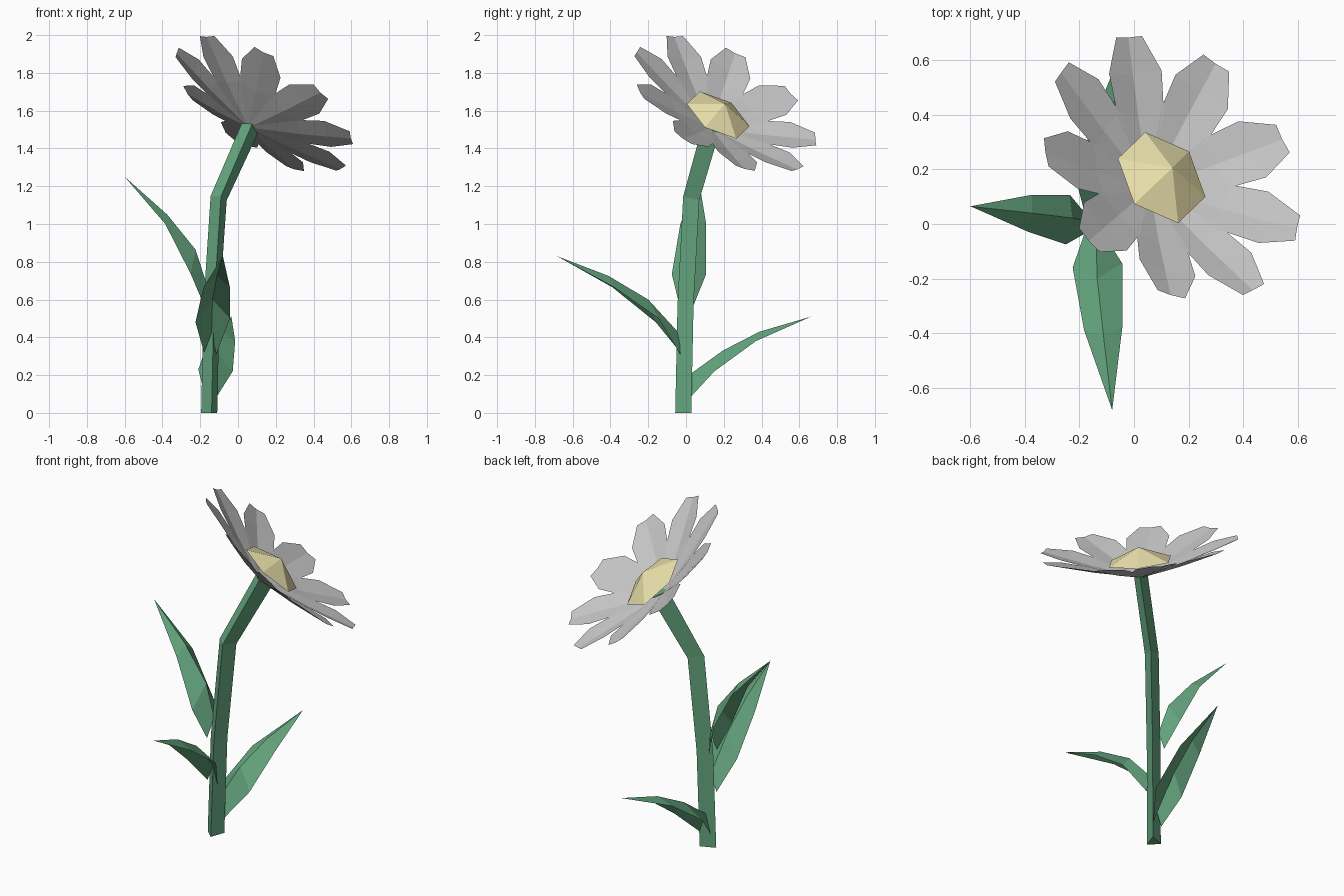
import bpy, math
from mathutils import Vector

if "Cube" in bpy.data.objects:
    bpy.data.objects.remove(bpy.data.objects["Cube"])


def material(name, rgb):
    m = bpy.data.materials.new(name)
    m.diffuse_color = (*rgb, 1)
    m.use_nodes = True
    m.node_tree.nodes["Principled BSDF"].inputs["Base Color"].default_value = m.diffuse_color
    return m


def add(name, verts, faces, mat=None):
    me = bpy.data.meshes.new(name)
    me.from_pydata([tuple(v) for v in verts], [], faces)
    me.update()
    ob = bpy.data.objects.new(name, me)
    bpy.context.collection.objects.link(ob)
    if mat:
        me.materials.append(mat)
    return ob


green = material("leaf_green", (0.13, 0.38, 0.21))
yellow = material("pale_yellow", (0.85, 0.77, 0.42))

# Flower head frame: n is the facing direction, u points to the highest petal
n = Vector((0.498, 0.446, 0.743)).normalized()
u = Vector((-0.307, -0.267, 0.364))
u = (u - n * u.dot(n)).normalized()
v = n.cross(u)
head = Vector((0.06, 0.133, 1.515))

# Stem: bent three-sided tube, last ring tilted to meet the flower
tri = [(-0.045, 0.005), (0.01, -0.045), (0.04, 0.04)]
path = [(-0.15, -0.012, 0, 0), (-0.138, 0, 0.57, 0),
        (-0.1, 0.03, 1.14, 0.3), (0.065, 0.135, 1.515, 0.7)]
verts = []
for x, y, z, tilt in path:
    for a, b in tri:
        verts.append((x + a, y + b, z - tilt * (0.67 * a + 0.6 * b)))
faces = [(2, 1, 0), (9, 10, 11)]
for r in range(3):
    for i in range(3):
        j = (i + 1) % 3
        faces.append((r * 3 + i, r * 3 + j, r * 3 + 3 + j, r * 3 + 3 + i))
add("stem", verts, faces, green)


# Leaves: ridged blades; each row is left edge, ridge, right edge
def leaf(name, rows, tip):
    vs = [p for row in rows for p in row] + [tip]
    fs = []
    for r in range(len(rows) - 1):
        for c in range(2):
            k = r * 3 + c
            fs.append((k, k + 1, k + 4, k + 3))
    k = (len(rows) - 1) * 3
    fs += [(k, k + 1, k + 3), (k + 1, k + 2, k + 3)]
    add(name, vs, fs, green)


leaf("left_leaf", [
    [(-0.18, 0.04, 0.57), (-0.165, 0.01, 0.68), (-0.18, -0.035, 0.57)],
    [(-0.235, 0.107, 0.735), (-0.225, 0.022, 0.865), (-0.25, -0.075, 0.735)],
    [(-0.375, 0.107, 1.0), (-0.375, 0.04, 1.05), (-0.385, -0.03, 1.0)]],
    (-0.6, 0.065, 1.25))
leaf("front_leaf", [
    [(-0.18, -0.03, 0.32), (-0.14, -0.035, 0.42), (-0.115, -0.03, 0.31)],
    [(-0.225, -0.16, 0.48), (-0.135, -0.2, 0.6), (-0.043, -0.145, 0.5)],
    [(-0.183, -0.39, 0.665), (-0.112, -0.41, 0.725), (-0.043, -0.38, 0.665)]],
    (-0.08, -0.683, 0.83))
leaf("back_leaf", [
    [(-0.11, 0.03, 0.09), (-0.14, 0.015, 0.2), (-0.175, 0.02, 0.09)],
    [(-0.028, 0.15, 0.22), (-0.12, 0.195, 0.33), (-0.21, 0.15, 0.23)],
    [(-0.015, 0.37, 0.38), (-0.083, 0.39, 0.43), (-0.158, 0.36, 0.38)]],
    (-0.035, 0.663, 0.51))

# Petals: nine blunt blades in a shallow cone; rows are radius, half width, height, crease
rows = [(0.02, 0.015, 0.0, 0.0), (0.27, 0.105, 0.085, 0.018),
        (0.41, 0.118, 0.13, 0.018), (0.54, 0.058, 0.16, 0.006)]
verts, faces = [], []
for i in range(9):
    a = math.radians(40 * i)
    d = u * math.cos(a) + v * math.sin(a)
    s = n.cross(d)
    base = len(verts)
    for r, w, h, crease in rows:
        for side in (-1, 0, 1):
            drop = 0 if side else crease
            verts.append(head + d * r + s * (w * side) + n * (h - drop))
    for r in range(3):
        for c in range(2):
            k = base + r * 3 + c
            faces.append((k, k + 3, k + 4, k + 1))
add("petals", verts, faces)

# Flower centre: low six-sided cone
c = head + n * 0.083
d0 = Vector((0.16, -0.07, -0.065))
d0 = (d0 - n * d0.dot(n)).normalized()
e0 = n.cross(d0)
verts = [c + (d0 * math.cos(i * math.pi / 3) + e0 * math.sin(i * math.pi / 3)) * 0.187
         for i in range(6)]
verts.append(c + n * 0.08)
faces = [(i, (i + 1) % 6, 6) for i in range(6)] + [(5, 4, 3, 2, 1, 0)]
add("flower_centre", verts, faces, yellow)
